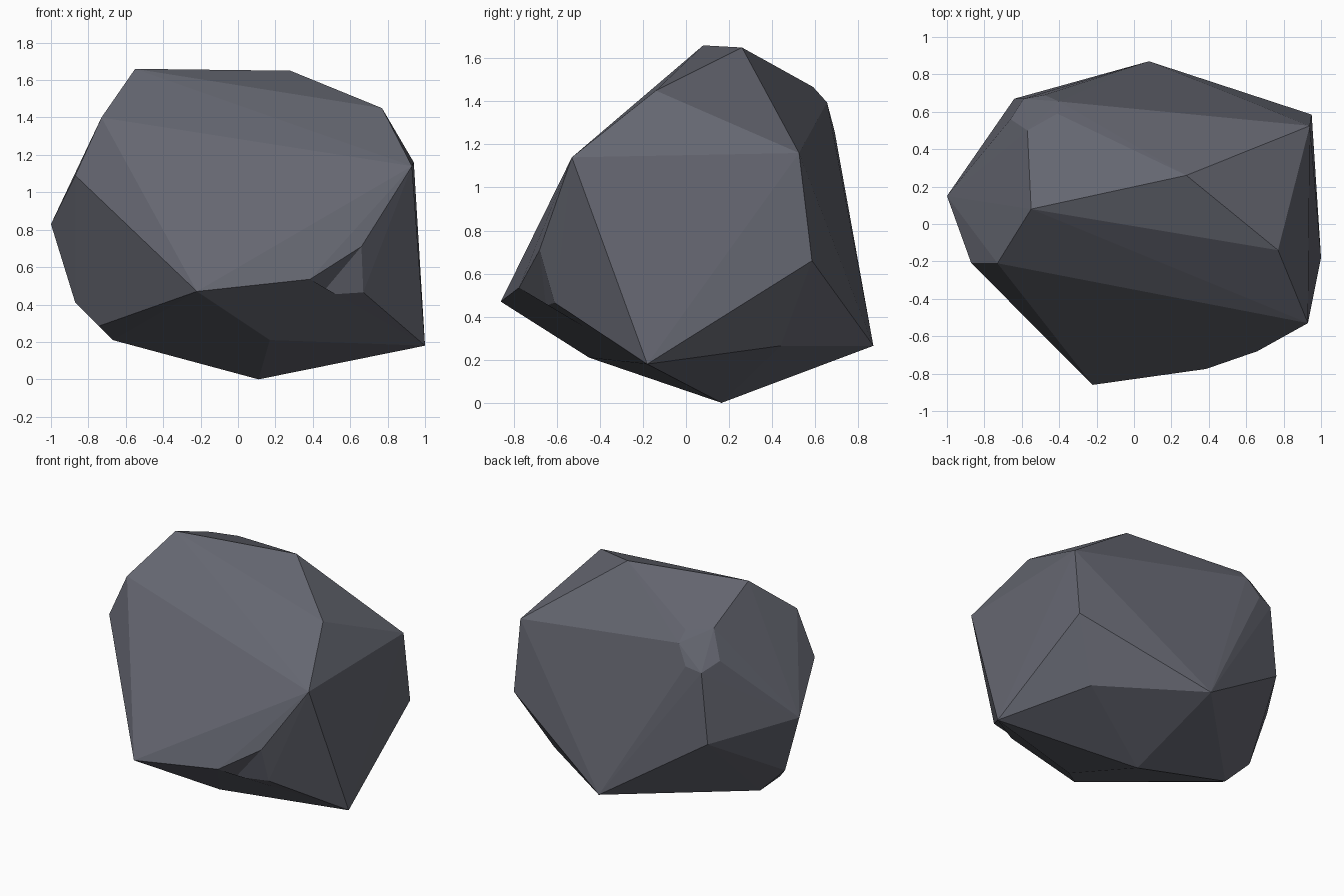
import bpy, bmesh
from mathutils import Vector

if "Cube" in bpy.data.objects:
    bpy.data.objects.remove(bpy.data.objects["Cube"])

# Corner points of the faceted boulder
crown = [(-.55, .08, 1.66), (.28, .26, 1.65), (.77, -.14, 1.45), (-.73, -.21, 1.40)]
left = [(-.87, -.21, 1.09), (-1, .15, .83), (-.87, .125, .41), (-.743, 0, .285), (-.67, .12, .21)]
right = [(.93, -.53, 1.14), (.94, .525, 1.16), (.95, .585, .66), (1, -.18, .18)]
back = [(-.64, .67, .74), (.08, .87, .265), (.73, .44, .265)]
chip = [(-.57, .50, 1.488), (-.61, .49, 1.402), (-.66, .56, 1.30), (-.59, .67, 1.236),
        (-.48, .69, 1.262), (-.40, .655, 1.395), (-.41, .59, 1.467)]
front = [(-.22, -.86, .47), (.17, -.45, .21), (.11, .165, 0)]
notch_rim = [(.385, -.775, .535), (.66, -.68, .71), (.67, -.61, .465)]
notch_floor = Vector((.44, -.65, .45))

# Convex boulder body
bm = bmesh.new()
for p in crown + left + right + back + chip + front:
    bm.verts.new(p)
rim = [bm.verts.new(p) for p in notch_rim]
res = bmesh.ops.convex_hull(bm, input=bm.verts[:])

# Broken-out notch at the lower front: merge two faces, then push the centre in
edge = bm.edges.get((rim[0], rim[2])) if all(v.is_valid for v in rim) else None
if edge:
    ends = set(edge.link_faces[0].verts) | set(edge.link_faces[1].verts)
    bmesh.ops.dissolve_edges(bm, edges=[edge], use_verts=False)
    quad = [f for f in bm.faces if set(f.verts) == ends]
    poked = bmesh.ops.poke(bm, faces=quad)
    for v in poked["verts"]:
        v.co = notch_floor

loose = [v for v in bm.verts if not v.link_faces]
bmesh.ops.delete(bm, geom=loose, context='VERTS')
bmesh.ops.recalc_face_normals(bm, faces=bm.faces[:])

mesh = bpy.data.meshes.new("boulder")
bm.to_mesh(mesh)
bm.free()
stone = bpy.data.materials.new("slate grey stone")
stone.diffuse_color = (.13, .135, .165, 1)
stone.use_nodes = True
stone.node_tree.nodes["Principled BSDF"].inputs["Base Color"].default_value = stone.diffuse_color
mesh.materials.append(stone)
bpy.context.collection.objects.link(bpy.data.objects.new("boulder", mesh))
